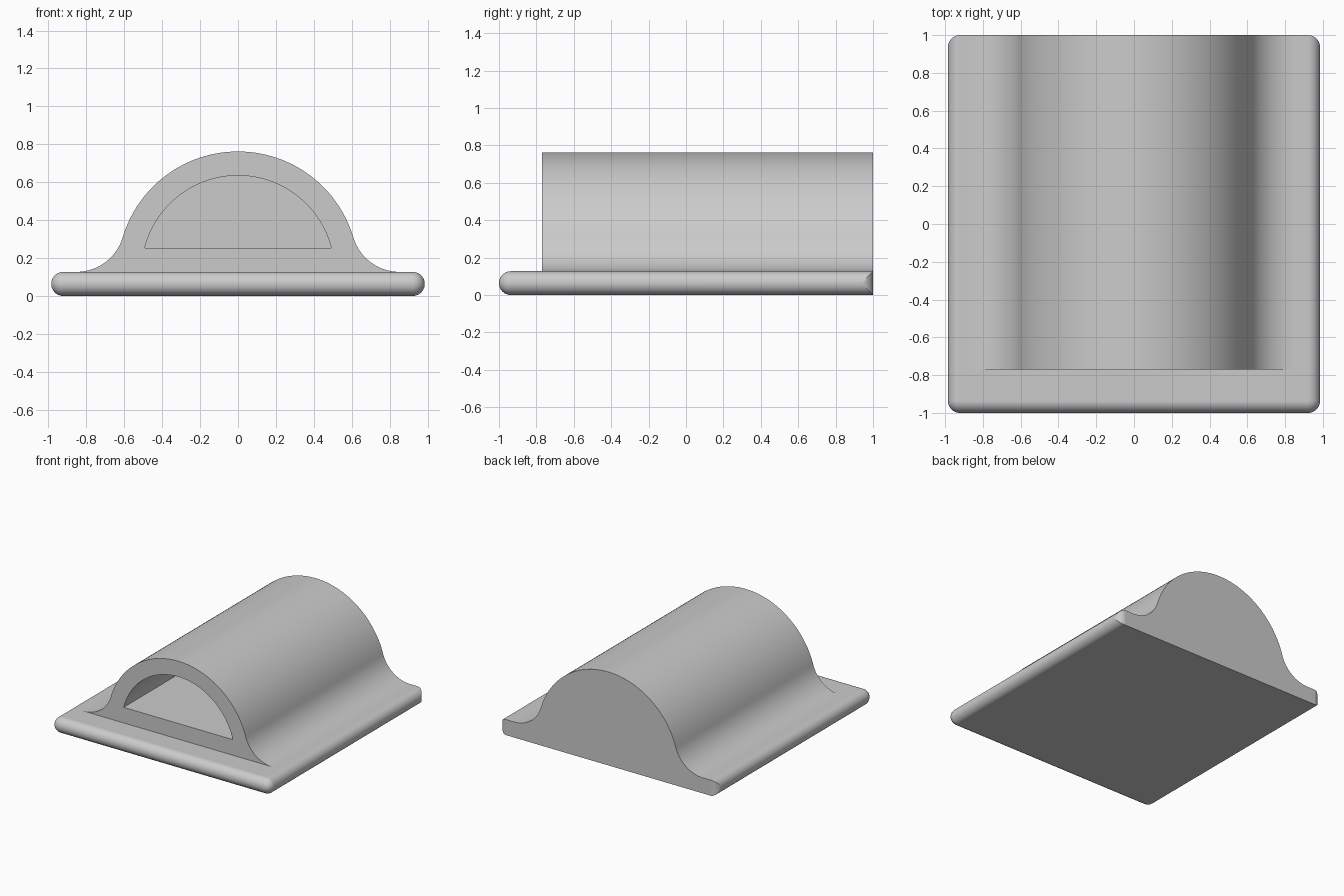
import bpy, bmesh
from math import sin, cos, pi, sqrt, atan2, radians

cube = bpy.data.objects.get("Cube")
if cube:
    bpy.data.objects.remove(cube, do_unlink=True)

HALF_W, T = 0.985, 0.127         # base half width, base and wall thickness
R = T / 2                        # bullnose radius
DOME_R, FILLET_R = 0.635, 0.254
FRONT = -0.77

grey = bpy.data.materials.new("plain grey")
grey.use_nodes = True
color = (0.6, 0.6, 0.6, 1)
grey.diffuse_color = color
grey.node_tree.nodes["Principled BSDF"].inputs["Base Color"].default_value = color


def finish(name, bm):
    bmesh.ops.remove_doubles(bm, verts=bm.verts, dist=1e-5)
    bmesh.ops.recalc_face_normals(bm, faces=bm.faces)
    mesh = bpy.data.meshes.new(name)
    bm.to_mesh(mesh)
    bm.free()
    mesh.materials.append(grey)
    ob = bpy.data.objects.new(name, mesh)
    bpy.context.collection.objects.link(ob)
    return ob


def skin(name, rings):
    """Closed solid through a stack of equal-length rings."""
    bm = bmesh.new()
    rows = [[bm.verts.new(p) for p in ring] for ring in rings]
    for a, b in zip(rows, rows[1:]):
        for i in range(len(a)):
            j = (i + 1) % len(a)
            bm.faces.new((a[i], a[j], b[j], b[i]))
    bm.faces.new(rows[0][::-1])
    bm.faces.new(rows[-1])
    return finish(name, bm)


def extrude_y(name, profile, y0, y1):
    return skin(name, [[(x, y, z) for x, z in profile] for y in (y0, y1)])


def combine(target, tool, operation):
    mod = target.modifiers.new(operation.title(), 'BOOLEAN')
    mod.operation, mod.object, mod.solver = operation, tool, 'EXACT'
    bpy.context.view_layer.objects.active = target
    bpy.ops.object.modifier_apply(modifier=mod.name)
    bpy.data.objects.remove(tool, do_unlink=True)


def arc(cx, cz, r, a0, a1, n):
    return [(cx + r * cos(a0 + (a1 - a0) * i / n),
             cz + r * sin(a0 + (a1 - a0) * i / n)) for i in range(n + 1)]


# Base plate: bullnose on front and sides, flat back with mitred round corners
STEPS = 10


def base_ring(a):
    z = R + R * sin(a)
    half = []
    for i in range(STEPS + 1):
        phi = max(pi / 2 * (1 - i / STEPS), abs(a))
        half.append((HALF_W - R + R * cos(phi), 1 - R + R * sin(phi), z))
    half += [(x, y, z) for x, y in
             arc(HALF_W - R, R - 1, R * cos(a), 0, -pi / 2, STEPS)]
    return half + [(-x, y, z) for x, y, z in reversed(half)]


body = skin("domed_housing",
            [base_ring(pi * (i / (2 * STEPS) - 0.5)) for i in range(2 * STEPS + 1)])

# Dome with concave fillets running onto the plate
fx = sqrt((DOME_R + FILLET_R) ** 2 - FILLET_R ** 2)
tangent = atan2(FILLET_R, fx)
side = [(fx, R)] + arc(fx, T + FILLET_R, FILLET_R, -pi / 2, -pi + tangent, 20)
crown = arc(0, T, DOME_R, tangent, pi - tangent, 64)
dome = extrude_y("dome", side + crown[1:-1] + [(-x, z) for x, z in reversed(side)],
                 FRONT, 1)
combine(body, dome, 'UNION')

# Blind half-round pocket, open at the front
inner = DOME_R - T
start = atan2(T, sqrt(inner ** 2 - T ** 2))
pocket = extrude_y("pocket", arc(0, T, inner, start, pi - start, 56), FRONT - 0.1, 1 - T)
combine(body, pocket, 'DIFFERENCE')

# Smooth curved surfaces, keep the cut edges crisp
bpy.ops.object.select_all(action='DESELECT')
body.select_set(True)
bpy.context.view_layer.objects.active = body
bpy.ops.object.shade_smooth_by_angle(angle=radians(25))
weighted = body.modifiers.new("Weighted Normals", 'WEIGHTED_NORMAL')
weighted.keep_sharp = True
